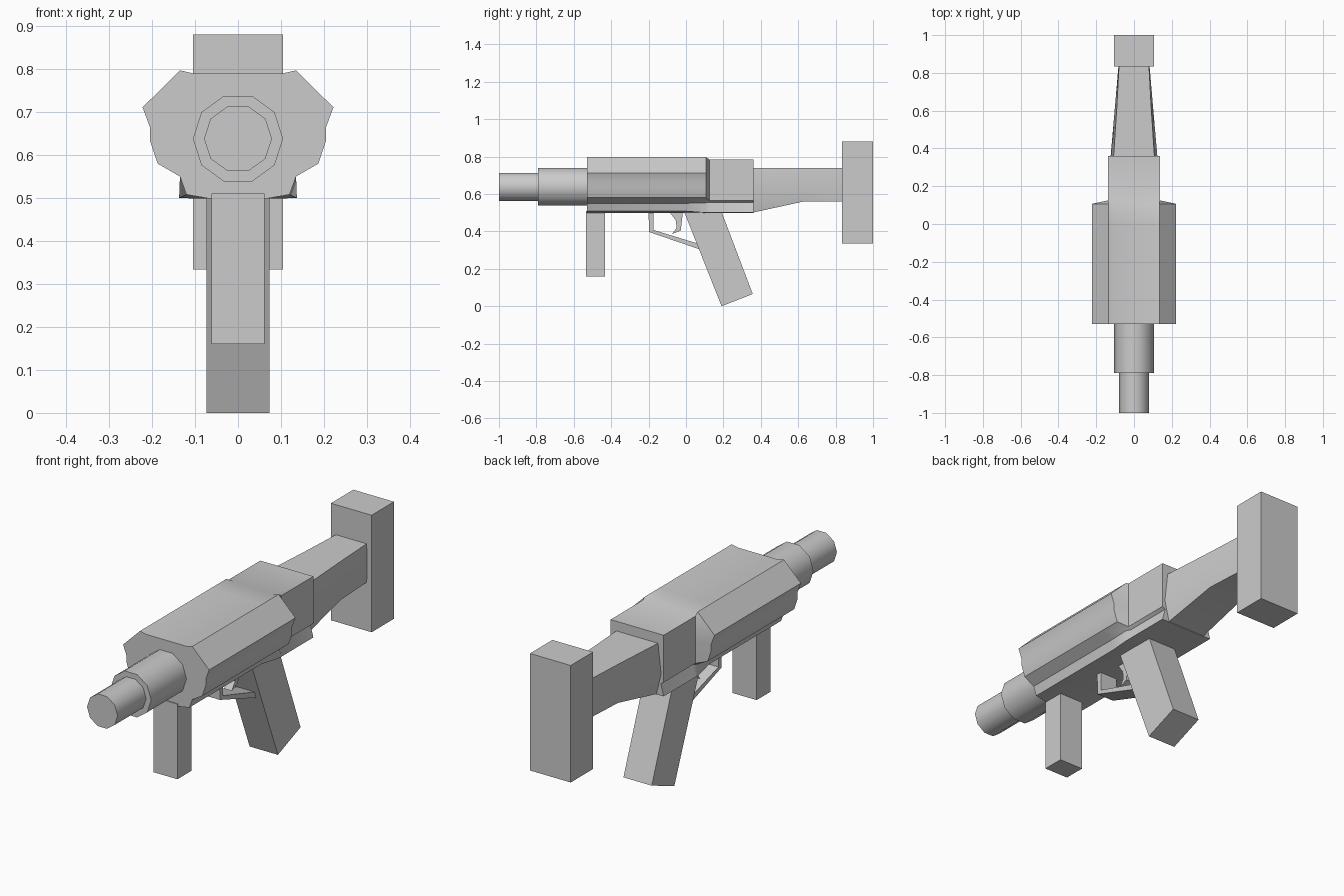
import bpy, bmesh, math

if "Cube" in bpy.data.objects:
    bpy.data.objects.remove(bpy.data.objects["Cube"])


def finish(name, bm, smooth=None):
    bmesh.ops.recalc_face_normals(bm, faces=bm.faces)
    me = bpy.data.meshes.new(name)
    bm.to_mesh(me)
    bm.free()
    ob = bpy.data.objects.new(name, me)
    bpy.context.collection.objects.link(ob)
    if smooth:
        bpy.ops.object.select_all(action='DESELECT')
        ob.select_set(True)
        bpy.context.view_layer.objects.active = ob
        bpy.ops.object.shade_smooth_by_angle(angle=math.radians(smooth))
    return ob


def loft(name, sections, smooth=None):
    """Skin closed rings of 3D points and cap both ends."""
    bm = bmesh.new()
    rings = [[bm.verts.new(p) for p in s] for s in sections]
    n = len(rings[0])
    for a, b in zip(rings, rings[1:]):
        for i in range(n):
            j = (i + 1) % n
            bm.faces.new((a[i], a[j], b[j], b[i]))
    bm.faces.new(rings[0])
    bm.faces.new(rings[-1])
    return finish(name, bm, smooth)


def mirrored(y, half):
    """Full ring at y from the right half of an xz outline, top to bottom."""
    return [(x, y, z) for x, z in half] + [(-x, y, z) for x, z in reversed(half)]


def plate(name, profile, half_width):
    """Extrude a yz side profile across x."""
    return loft(name, [[(s * half_width, y, z) for y, z in profile] for s in (-1, 1)])


def box(name, hx, y0, y1, z0, z1):
    return plate(name, [(y0, z0), (y1, z0), (y1, z1), (y0, z1)], hx)


def tube(name, r, y0, y1, z, sides=10):
    ang = [2 * math.pi * i / sides for i in range(sides)]
    return loft(name, [[(r * math.cos(a), y, z + r * math.sin(a)) for a in ang]
                       for y in (y0, y1)], 40)


# Body: faceted shroud that steps down to a boxy receiver
shroud = [(.105, .79), (.135, .797), (.222, .711), (.205, .665), (.205, .634),
          (.187, .58), (.135, .55), (.12, .508), (.063, .498)]
flare = shroud[:6] + [(.135, .553), (.137, .5), (.063, .498)]
receiver = [(.105, .785), (.137, .785), (.137, .72), (.137, .665), (.137, .634),
            (.137, .565), (.122, .555), (.137, .5), (.063, .498)]
loft("body", [mirrored(-.53, shroud), mirrored(0, shroud), mirrored(.107, flare),
              mirrored(.125, receiver), mirrored(.36, receiver)], 30)

# Barrel in two steps
tube("barrel_sleeve", .105, -.79, -.52, .638)
tube("barrel_muzzle", .079, -1.0, -.78, .638)

# Stock and butt
loft("stock", [mirrored(.355, [(.108, .74), (.124, .6), (.1, .5)]),
               mirrored(.63, [(.09, .74), (.1, .63), (.09, .56)]),
               mirrored(.84, [(.079, .74), (.082, .65), (.079, .56)])], 30)
box("butt_pad", .105, .835, 1.0, .334, .88)

# Grips
box("front_grip", .062, -.535, -.432, .16, .51)
plate("rear_grip", [(-.01, .505), (.19, .505), (.357, .065), (.19, 0)], .073)

# Trigger and guard
plate("trigger_guard", [(-.2, .505), (-.175, .505), (-.175, .408), (.07, .333),
                        (.07, .305), (-.198, .397)], .045)
plate("trigger", [(-.09, .505), (-.02, .505), (-.02, .475), (-.028, .405),
                  (-.075, .385), (-.05, .42), (-.055, .46)], .02)
